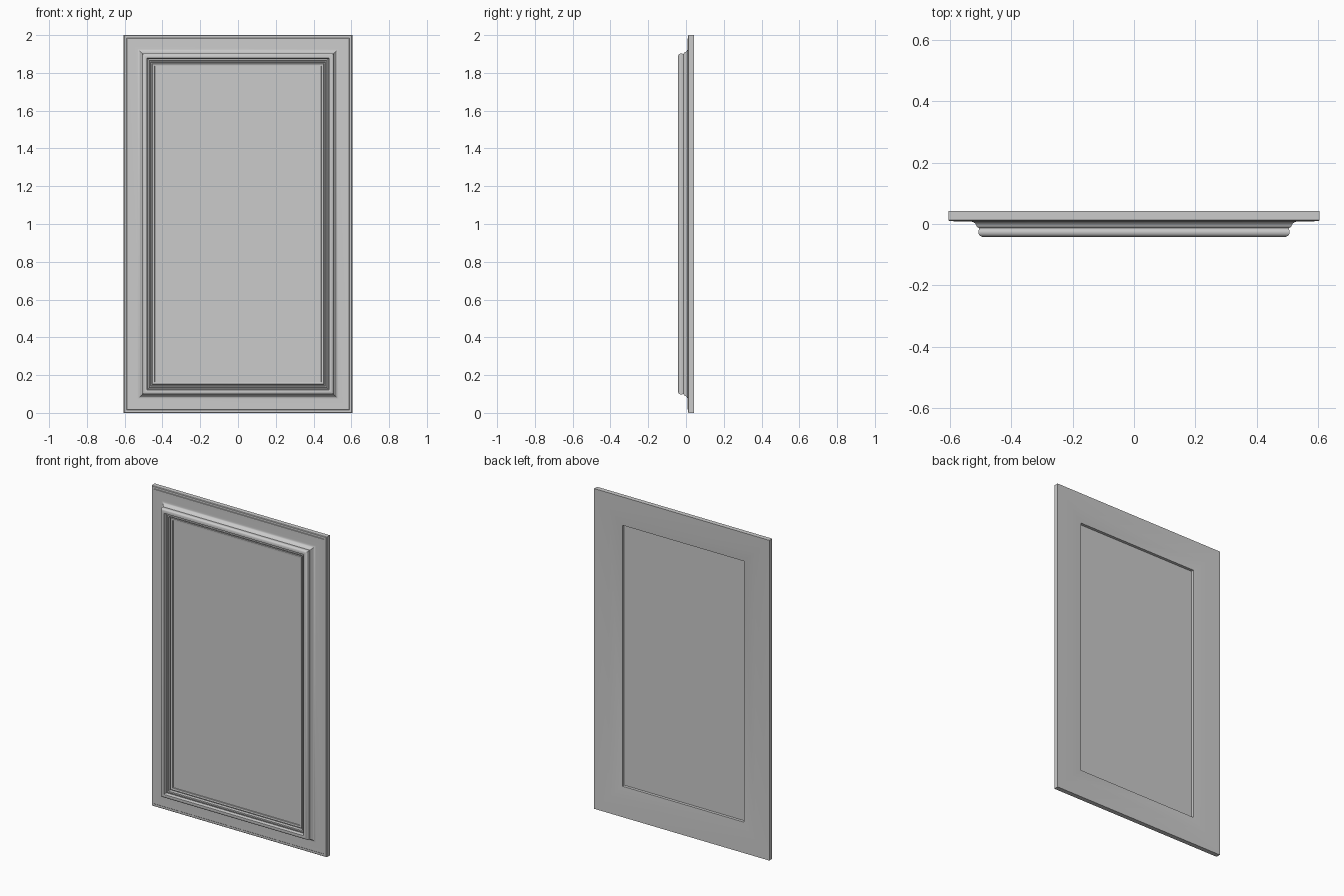
import bpy, bmesh, math

if "Cube" in bpy.data.objects:
    bpy.data.objects.remove(bpy.data.objects["Cube"])

HALF_W, HEIGHT = 0.605, 2.0


def arc(cx, cy, r, a0, a1, n=6):
    """Arc points in the (inset, depth) plane, angles in degrees."""
    return [(cx + r * math.cos(math.radians(a0 + (a1 - a0) * i / n)),
             cy + r * math.sin(math.radians(a0 + (a1 - a0) * i / n)))
            for i in range(n + 1)]


def finish(bm, name, angle=35):
    bmesh.ops.recalc_face_normals(bm, faces=bm.faces)
    mesh = bpy.data.meshes.new(name)
    bm.to_mesh(mesh)
    bm.free()
    obj = bpy.data.objects.new(name, mesh)
    bpy.context.collection.objects.link(obj)
    bpy.ops.object.select_all(action='DESELECT')
    obj.select_set(True)
    bpy.context.view_layer.objects.active = obj
    bpy.ops.object.shade_smooth_by_angle(angle=math.radians(angle))
    return obj


def rect_loop(bm, inset, y):
    """Rectangle of four mitred corners, inset from the outer edge."""
    x = HALF_W - inset
    return [bm.verts.new((sx, y, z)) for sx, z in
            ((-x, inset), (x, inset), (x, HEIGHT - inset), (-x, HEIGHT - inset))]


# Moulding cross-section: (inset from outer edge, depth y)
profile = [(0.0, 0.042), (0.0, 0.013), (0.003, 0.010), (0.016, 0.010), (0.018, 0.008)]
profile += [(0.072, 0.008)]
profile += arc(0.072, -0.012, 0.020, 75, 15, 5)          # cove
profile += [(0.094, -0.010), (0.099, -0.013)]
profile += arc(0.113, -0.026, 0.016, 150, 270, 8)        # raised bead
profile += [(0.122, -0.041)]
profile += arc(0.124, -0.031, 0.010, 80, 0, 5)           # inner roundover
profile += [(0.136, -0.028), (0.143, -0.027)]
profile += arc(0.143, -0.018, 0.009, 80, 0, 4)           # small inner bead
profile += [(0.164, -0.016), (0.165, -0.008)]
profile += [(0.185, -0.005), (0.185, 0.028), (0.100, 0.038)]  # rabbet and sloped back

# Frame: profile carried round the four mitred corners
bm = bmesh.new()
loops = [rect_loop(bm, d, y) for d, y in profile]
for a, b in zip(loops, loops[1:] + loops[:1]):
    for i in range(4):
        j = (i + 1) % 4
        bm.faces.new((a[i], a[j], b[j], b[i]))
finish(bm, "frame_moulding")

# Flat panel set into the frame
bm = bmesh.new()
front, back = rect_loop(bm, 0.163, -0.010), rect_loop(bm, 0.163, 0.010)
bm.faces.new(front)
bm.faces.new(back)
for i in range(4):
    j = (i + 1) % 4
    bm.faces.new((front[i], front[j], back[j], back[i]))
finish(bm, "inset_panel")
